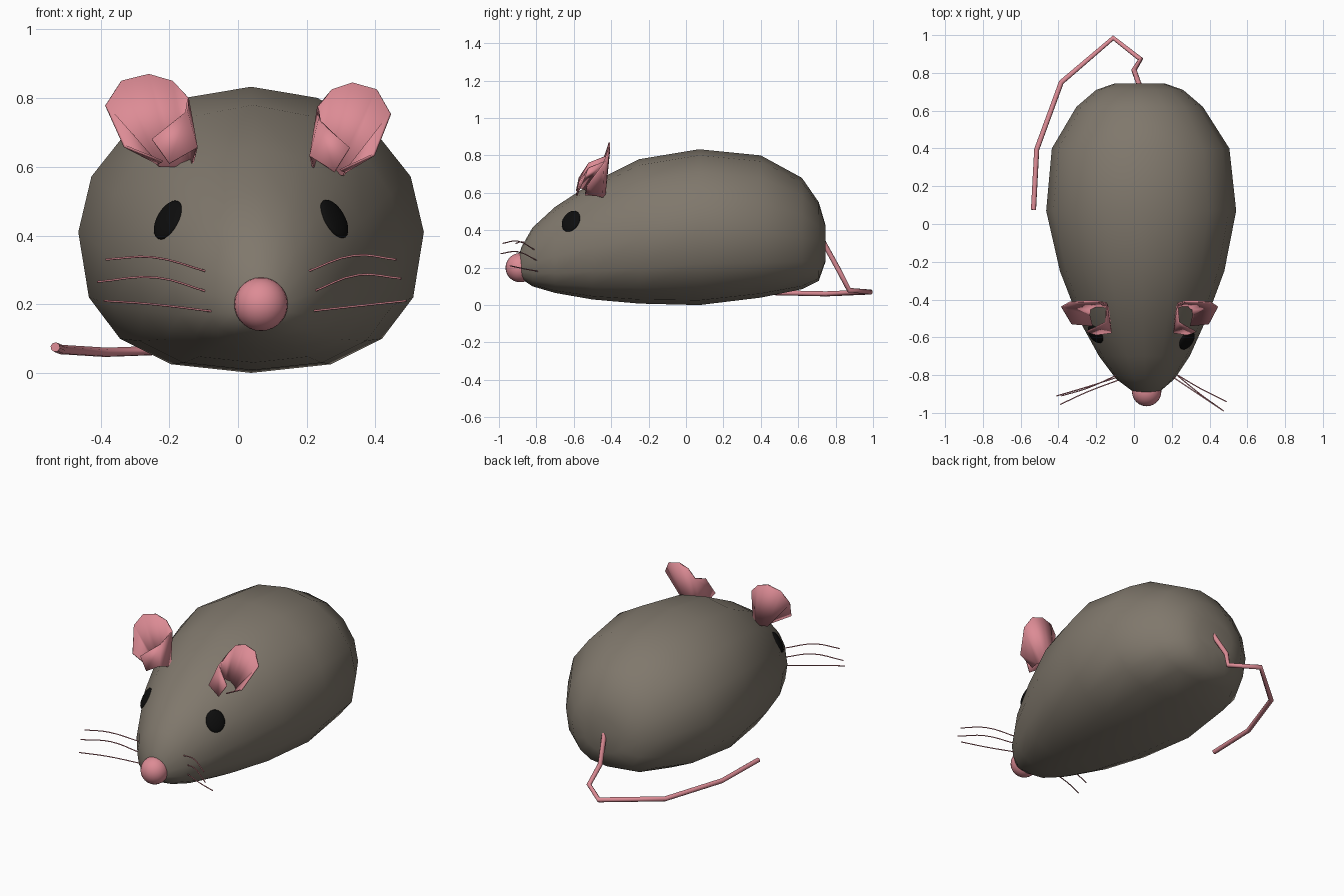
import bpy, math
from mathutils import Vector
from mathutils.bvhtree import BVHTree

if "Cube" in bpy.data.objects:
    bpy.data.objects.remove(bpy.data.objects["Cube"])


def material(name, rgb):
    m = bpy.data.materials.new(name)
    m.diffuse_color = (*rgb, 1)
    m.use_nodes = True
    m.node_tree.nodes["Principled BSDF"].inputs["Base Color"].default_value = m.diffuse_color
    return m


FUR = material("grey_brown_fur", (0.215, 0.187, 0.150))
PINK = material("pink_skin", (0.72, 0.26, 0.30))
BLACK = material("black_eye", (0.004, 0.004, 0.004))


def mesh_object(name, verts, faces, mat):
    me = bpy.data.meshes.new(name)
    me.from_pydata(verts, [], faces)
    me.materials.append(mat)
    ob = bpy.data.objects.new(name, me)
    bpy.context.collection.objects.link(ob)
    for p in me.polygons:
        p.use_smooth = True
    return ob


def ball(name, loc, scale, mat):
    bpy.ops.mesh.primitive_uv_sphere_add(segments=24, ring_count=14, radius=1, location=loc)
    ob = bpy.context.object
    ob.name = name
    ob.scale = scale
    ob.data.materials.append(mat)
    bpy.ops.object.shade_smooth()
    return ob


def tube(name, pts, radius, mat, smooth_path=False):
    cu = bpy.data.curves.new(name, 'CURVE')
    cu.dimensions = '3D'
    cu.bevel_depth = radius
    cu.bevel_resolution = 2
    cu.use_fill_caps = True
    if smooth_path:
        sp = cu.splines.new('BEZIER')
        sp.bezier_points.add(len(pts) - 1)
        for b, p in zip(sp.bezier_points, pts):
            b.co = p
            b.handle_left_type = b.handle_right_type = 'AUTO'
        sp.resolution_u = 4
    else:
        sp = cu.splines.new('POLY')
        sp.points.add(len(pts) - 1)
        for b, p in zip(sp.points, pts):
            b.co = (*p, 1)
    cu.materials.append(mat)
    ob = bpy.data.objects.new(name, cu)
    bpy.context.collection.objects.link(ob)
    return ob


# body: lofted egg sections (y, centre x, half width, top z, bottom z, widest z)
SECTIONS = [
    (0.745, 0.030, 0.13, 0.43, 0.23, 0.33),
    (0.71, 0.030, 0.23, 0.55, 0.13, 0.34),
    (0.62, 0.030, 0.335, 0.68, 0.085, 0.36),
    (0.40, 0.035, 0.47, 0.80, 0.04, 0.39),
    (0.07, 0.038, 0.503, 0.833, 0.0, 0.41),
    (-0.25, 0.043, 0.435, 0.78, 0.008, 0.36),
    (-0.50, 0.045, 0.340, 0.655, 0.03, 0.31),
    (-0.70, 0.055, 0.24, 0.525, 0.065, 0.26),
    (-0.82, 0.060, 0.155, 0.415, 0.10, 0.23),
    (-0.88, 0.065, 0.08, 0.31, 0.14, 0.21),
    (-0.90, 0.067, 0.03, 0.24, 0.17, 0.205),
]
N = 16
verts, faces = [], []
for y, cx, hw, top, bot, mid in SECTIONS:
    for i in range(N):
        a = 2 * math.pi * i / N
        c, s = math.cos(a), math.sin(a)
        e = 1.0 if s >= 0 else 0.8          # squarer belly
        x = cx + hw * math.copysign(abs(c) ** e, c)
        z = mid + (top - mid) * s if s >= 0 else mid - (mid - bot) * abs(s) ** e
        verts.append((x, y, z))
for k in range(len(SECTIONS) - 1):
    for i in range(N):
        j = (i + 1) % N
        faces.append((k * N + i, k * N + j, (k + 1) * N + j, (k + 1) * N + i))
faces.append(tuple(reversed(range(N))))
faces.append(tuple(range((len(SECTIONS) - 1) * N, len(SECTIONS) * N)))
faces = [tuple(reversed(f)) for f in faces]
body = mesh_object("body", verts, faces, FUR)
tree = BVHTree.FromPolygons([Vector(v) for v in verts], faces)

# nose
ball("nose", (0.067, -0.887, 0.20), (0.078,) * 3, PINK)

# eyes: flattened balls lying on the body surface
for side, x, z in (("left", -0.203, 0.445), ("right", 0.28, 0.448)):
    hit, normal, _, _ = tree.ray_cast(Vector((x, -2, z)), Vector((0, 1, 0)))
    if normal.y > 0:
        normal = -normal
    eye = ball("eye_" + side, hit, (0.055, 0.063, 0.018), BLACK)
    eye.rotation_euler = normal.to_track_quat('Z', 'Y').to_euler()

# ears: cupped sheets with the inner edge folded forward
RIM = [(-0.33, -0.53, 0.66), (-0.385, -0.44, 0.78), (-0.34, -0.415, 0.85), (-0.26, -0.41, 0.87),
       (-0.19, -0.41, 0.85), (-0.145, -0.42, 0.80), (-0.15, -0.52, 0.76), (-0.25, -0.57, 0.68)]
BASE = [(-0.22, -0.54, 0.615), (-0.235, -0.48, 0.61), (-0.23, -0.45, 0.60), (-0.20, -0.435, 0.60),
        (-0.165, -0.435, 0.60), (-0.135, -0.45, 0.60), (-0.12, -0.575, 0.655), (-0.20, -0.585, 0.61)]


def to_right(p):
    return (0.105 - 0.88 * p[0], p[1], p[2] - 0.025)


for side in ("left", "right"):
    pts = RIM + BASE
    n = len(RIM)
    if side == "right":
        pts = [to_right(p) for p in pts]
    ear = mesh_object("ear_" + side, pts,
                      [(i, i + 1, n + i + 1, n + i) for i in range(n - 1)], PINK)
    sol = ear.modifiers.new("thickness", 'SOLIDIFY')
    sol.thickness = 0.008
    sol.offset = 0

# whiskers: three thin curved hairs per side (root, middle, tip)
WHISKERS = {
    "left": [((-0.09, -0.80, 0.295), (-0.25, -0.87, 0.337), (-0.385, -0.91, 0.33)),
             ((-0.085, -0.81, 0.235), (-0.24, -0.86, 0.278), (-0.41, -0.91, 0.265)),
             ((-0.065, -0.82, 0.178), (-0.25, -0.89, 0.20), (-0.39, -0.955, 0.21))],
    "right": [((0.19, -0.80, 0.29), (0.34, -0.90, 0.342), (0.46, -0.98, 0.33)),
              ((0.215, -0.79, 0.235), (0.35, -0.90, 0.285), (0.475, -0.99, 0.275)),
              ((0.215, -0.79, 0.18), (0.35, -0.87, 0.195), (0.49, -0.94, 0.21))],
}
for side, hairs in WHISKERS.items():
    for i, h in enumerate(hairs):
        tube(f"whisker_{side}_{i + 1}", h, 0.003, PINK, True)

# tail: drops from the rump, then lies curled to the left
tube("tail", [(0.03, 0.73, 0.345), (0.0, 0.815, 0.19), (0.035, 0.872, 0.08), (-0.11, 0.985, 0.07),
              (-0.385, 0.75, 0.06), (-0.515, 0.395, 0.068), (-0.532, 0.075, 0.075)], 0.014, PINK)
